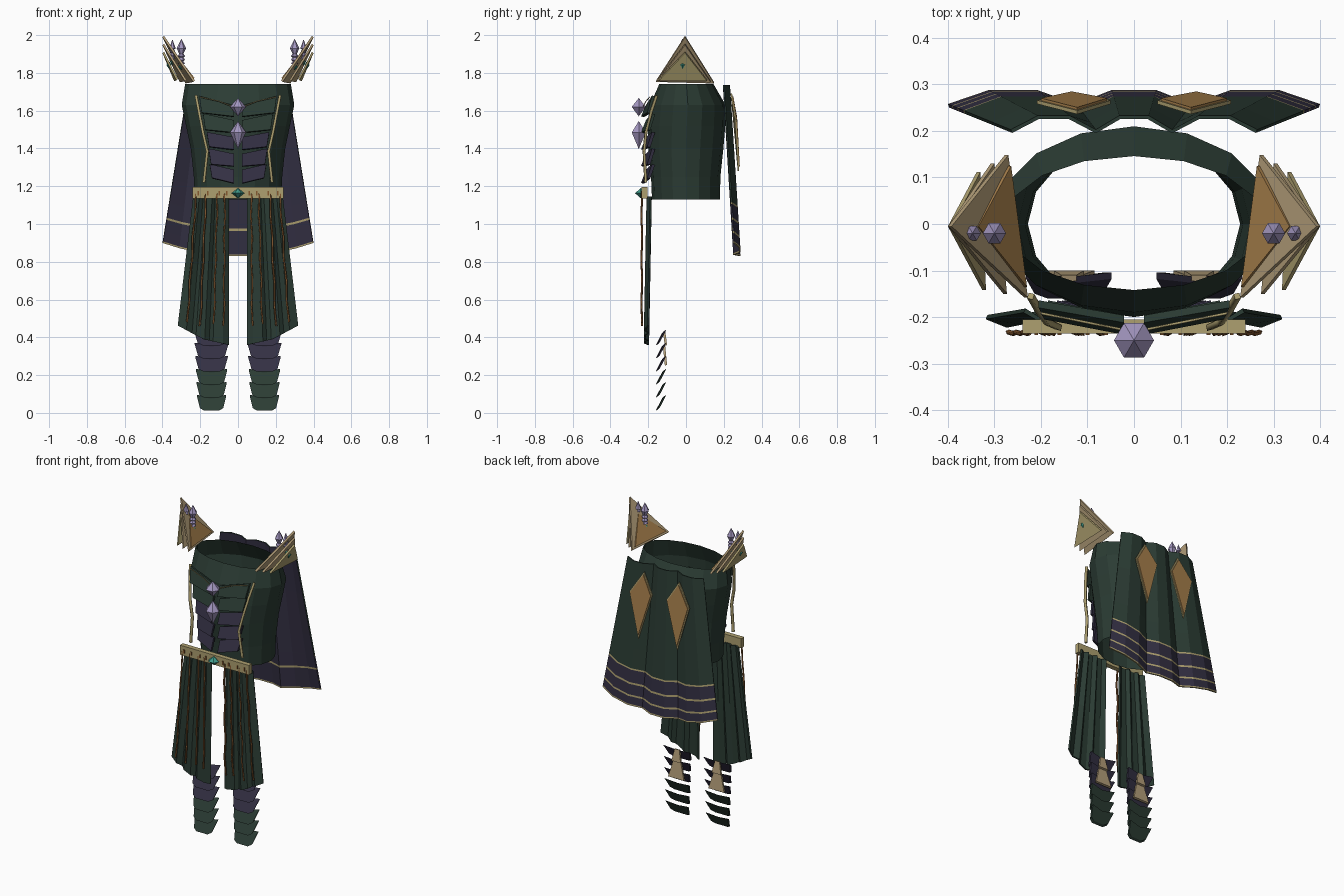
import bpy, bmesh, math
from mathutils import Vector

if "Cube" in bpy.data.objects:
    bpy.data.objects.remove(bpy.data.objects["Cube"])


def material(name, r, g, b):
    m = bpy.data.materials.new(name)
    m.use_nodes = True
    m.diffuse_color = (r, g, b, 1)
    bsdf = next(n for n in m.node_tree.nodes if n.type == 'BSDF_PRINCIPLED')
    bsdf.inputs["Base Color"].default_value = (r, g, b, 1)
    return m


GREEN = material("dark green", .024, .045, .034)
PURPLE = material("dark purple", .033, .029, .056)
GOLD = material("pale gold", .42, .35, .16)
TAN = material("tan", .45, .34, .19)
BROWN = material("orange brown", .38, .21, .07)
COPPER = material("copper", .24, .1, .03)
LAVENDER = material("lavender crystal", .37, .31, .53)
TEAL = material("teal gem", .05, .33, .26)


def finish(name, bm, *mats, recalc=True):
    if recalc:
        bmesh.ops.recalc_face_normals(bm, faces=bm.faces)
    me = bpy.data.meshes.new(name)
    bm.to_mesh(me)
    bm.free()
    for m in mats:
        me.materials.append(m)
    ob = bpy.data.objects.new(name, me)
    bpy.context.collection.objects.link(ob)
    return ob


def plate(name, pts, depth, mat, side=1):
    """Flat polygon given thickness along a vector; side=-1 mirrors it in x."""
    bm = bmesh.new()
    flip = lambda p: Vector((p[0] * side, p[1], p[2]))
    a = [bm.verts.new(flip(p)) for p in pts]
    b = [bm.verts.new(flip(p) + flip(depth)) for p in pts]
    bm.faces.new(a)
    bm.faces.new(b)
    for i in range(len(pts)):
        j = (i + 1) % len(pts)
        bm.faces.new((a[i], a[j], b[j], b[i]))
    return finish(name, bm, mat)


def box(name, x0, x1, y0, y1, z0, z1, mat, side=1):
    pts = [(x0, y0, z0), (x1, y0, z0), (x1, y0, z1), (x0, y0, z1)]
    return plate(name, pts, (0, y1 - y0, 0), mat, side)


def lathe(name, centre, profile, mat, seg=6):
    """Revolve (radius, z) pairs round a vertical axis."""
    bm = bmesh.new()
    rings = []
    for r, z in profile:
        rings.append([bm.verts.new((centre[0] + r * math.cos(k * math.tau / seg),
                                    centre[1] + r * math.sin(k * math.tau / seg), z))
                      for k in range(seg)])
    for a, b in zip(rings, rings[1:]):
        for k in range(seg):
            j = (k + 1) % seg
            bm.faces.new((a[k], a[j], b[j], b[k]))
    bmesh.ops.remove_doubles(bm, verts=bm.verts, dist=.0005)
    return finish(name, bm, mat)


def grid(bm, rows, rule):
    vs = [[bm.verts.new(p) for p in row] for row in rows]
    for i in range(len(vs) - 1):
        for j in range(len(vs[0]) - 1):
            f = bm.faces.new((vs[i][j], vs[i][j + 1], vs[i + 1][j + 1], vs[i + 1][j]))
            f.material_index = rule(i)


def rod(name, pts, radius, mat, side=1):
    cu = bpy.data.curves.new(name, 'CURVE')
    cu.dimensions = '3D'
    cu.bevel_depth = radius
    cu.bevel_resolution = 0
    cu.use_fill_caps = True
    sp = cu.splines.new('POLY')
    sp.points.add(len(pts) - 1)
    for q, p in zip(sp.points, pts):
        q.co = (p[0] * side, p[1], p[2], 1)
    ob = bpy.data.objects.new(name, cu)
    cu.materials.append(mat)
    bpy.context.collection.objects.link(ob)


def lerp(a, b, t):
    return a + (b - a) * t


# Torso shell, open at both ends: z, half width, front y, back y
bm = bmesh.new()
rows = []
for z, w, f, b in [(1.13, .228, -.18, .18), (1.25, .234, -.185, .182), (1.4, .25, -.2, .198),
                   (1.52, .275, -.2, .208), (1.63, .298, -.19, .21), (1.74, .28, -.142, .146)]:
    angles = [k * math.tau / 16 for k in range(17)]
    rows.append([(w * math.sin(a), (f + b) / 2 - (b - f) / 2 * math.cos(a), z) for a in angles])
grid(bm, rows, lambda i: 0)
bmesh.ops.remove_doubles(bm, verts=bm.verts, dist=.0005)
finish("torso_shell", bm, GREEN)

# Cape: three fluted lobes, purple lining, gold stripes
flutes = [(-1, 0), (-.78, 1), (-.52, 1), (-.31, 0), (-.12, 1), (.12, 1), (.31, 0), (.52, 1), (.78, 1), (1, 0)]
levels = [0, .3, .6, .742, .753, .84, .853, .925, .937, .99, 1]
stripe = {3: 1, 4: 2, 5: 3, 6: 2, 7: 1, 8: 2, 9: 3}
bm = bmesh.new()
rows = [[(t * lerp(.265, .4, v), lerp(.203, .258, v) + .03 * h,
          lerp(1.735, .9 - .07 * (1 - t * t), v)) for t, h in flutes] for v in levels]
grid(bm, rows, lambda i: stripe.get(i, 0))
bm.normal_update()
if sum(f.normal.y for f in bm.faces) < 0:
    bmesh.ops.reverse_faces(bm, faces=bm.faces)
cape = finish("cape", bm, GREEN, GOLD, PURPLE, GOLD, PURPLE, PURPLE, PURPLE, GOLD, recalc=False)
mod = cape.modifiers.new("lining", 'SOLIDIFY')
mod.thickness = .008
mod.offset = -1
mod.material_offset = 4

# Centre crystals and belt
lathe("upper_chest_crystal", (0, -.25), [(0, 1.57), (.043, 1.62), (0, 1.667)], LAVENDER)
lathe("lower_chest_crystal", (0, -.25), [(0, 1.397), (.043, 1.485), (0, 1.545)], LAVENDER)
box("belt", -.24, .24, -.235, -.205, 1.135, 1.195, GOLD)
lathe("belt_gem", (0, -.24), [(0, 1.136), (.034, 1.163), (0, 1.19)], TEAL)

for s, tag in ((1, "left"), (-1, "right")):
    # Overlapping chest and rib plates: outer x, outer top/bottom z, inner top/bottom z
    ribs = [(.205, 1.68, 1.59, 1.63, 1.57, GREEN), (.185, 1.585, 1.5, 1.55, 1.485, GREEN),
            (.165, 1.487, 1.41, 1.46, 1.395, PURPLE), (.155, 1.4, 1.317, 1.372, 1.307, PURPLE),
            (.15, 1.317, 1.245, 1.288, 1.217, PURPLE)]
    for n, (x, ot, ob, it, ib, mat) in enumerate(ribs):
        plate(f"{tag}_rib_plate_{n + 1}", [(.022, -.212, it), (x, -.18, ot), (x - .012, -.205, ob), (.022, -.238, ib)],
              (0, .016, -.004), mat, s)
    rod(f"{tag}_collar_trim", [(.2, -.192, 1.672), (.1, -.212, 1.65), (.03, -.226, 1.622)], .003, GOLD, s)

    # Gold trim down the chest
    rod(f"{tag}_chest_trim", [(.222, -.155, 1.68), (.205, -.185, 1.59), (.185, -.212, 1.485),
                              (.162, -.222, 1.385), (.18, -.213, 1.22)], .009, GOLD, s)

    # Belt studs
    for n, x in enumerate((.06, .1, .16, .21)):
        box(f"{tag}_belt_stud_{n + 1}", x - .004, x + .004, -.239, -.23, 1.152, 1.174, COPPER, s)

    # Pleated skirt panel
    bm = bmesh.new()
    pleats = [(0, 0), (.12, 1), (.3, 1), (.38, 0), (.48, 1), (.64, 1), (.72, 0), (.84, 1), (1, 0)]
    low = lambda t: lerp(.36, .39, t / .5) if t < .5 else lerp(.39, .462, (t - .5) / .5)
    rows = [[(s * lerp(.05, lerp(.235, .317, v), t), lerp(-.186, -.2, v) - .018 * h,
              lerp(1.145, low(t), v)) for t, h in pleats] for v in (0, .5, 1)]
    grid(bm, rows, lambda i: 0)
    panel = finish(f"{tag}_skirt_panel", bm, GREEN)
    mod = panel.modifiers.new("thickness", 'SOLIDIFY')
    mod.thickness = .01
    mod.offset = 0

    # Copper ribbons hanging from the belt, slightly kinked
    for n, (x0, x1, zb) in enumerate([(.07, .075, .46), (.11, .128, .47), (.17, .2, .46), (.222, .268, .48)]):
        pts = [(lerp(x0, x1, k / 6) + .003 * (-1) ** k, -.232 - .004 * (k % 2), lerp(1.16, zb, k / 6))
               for k in range(7)]
        rod(f"{tag}_ribbon_{n + 1}", pts, .0055, COPPER, s)

    # Shin guard: six leaning plates
    for n in range(6):
        zt = .432 - .069 * n
        w = .092 - .003 * n
        pts = [(.14 - w, -.118, zt), (.14, -.128, zt - .012), (.14 + w, -.118, zt),
               (.14 + w * .8, -.15, zt - .062), (.14 + w * .5, -.16, zt - .075),
               (.14 - w * .5, -.16, zt - .075), (.14 - w * .8, -.15, zt - .062)]
        plate(f"{tag}_shin_plate_{n + 1}", pts, (0, .014, .008), PURPLE if n < 3 else GREEN, s)
    # Tan plates behind the shin
    for n, (zb, zt, w) in enumerate([(.25, .35, .055), (.355, .43, .032)]):
        plate(f"{tag}_calf_plate_{n + 1}", [(.14 - w, -.112, zb), (.14 + w, -.112, zb),
                                            (.14 + w * .5, -.122, zt), (.14 - w * .5, -.122, zt)],
              (0, .012, .004), TAN, s)

    # Diamond on the cape, with a gold rim
    def diamond(k, out):
        c = Vector((.125, .258, 1.53))
        pts = [(.122, .24, 1.69), (.208, .262, 1.555), (.135, .278, 1.28), (.05, .262, 1.57)]
        return [c.lerp(Vector(p), k) + Vector((0, out, 0)) for p in pts]
    plate(f"{tag}_diamond_rim", diamond(1, -.004), (0, .008, 0), GOLD, s)
    plate(f"{tag}_diamond", diamond(.9, .003), (0, .006, 0), BROWN, s)

    # Shoulder guard: fan of three triangular plates with a brown inner face
    for n in range(3):
        tri = [(.392, -.005, 1.997 - .042 * n), (.27 + .03 * n, .148 - .018 * n, 1.752 + .006 * n),
               (.228 + .045 * n, -.158 + .008 * n, 1.76 + .004 * n)]
        plate(f"{tag}_shoulder_plate_{n + 1}", tri, (.008, 0, -.008), GOLD if n == 2 else TAN, s)
    plate(f"{tag}_shoulder_inlay", [(.34, -.005, 1.9), (.27, .125, 1.76), (.236, -.135, 1.768)],
          (-.006, 0, .005), BROWN, s)

    # Shoulder crystals: spire over stacked rings, on teal seats
    for n, (x, r, zb, zt) in enumerate([(.3, .025, 1.845, 1.98), (.347, .018, 1.87, 1.978)]):
        prof = [(0, zb)]
        for k in range(3):
            prof += [(r * .8, zb + .02 * k + .004), (r * .45, zb + .02 * k + .016)]
        prof += [(r, zt - .05), (0, zt)]
        lathe(f"{tag}_shoulder_crystal_{n + 1}", (s * x, -.02), prof, LAVENDER)
        lathe(f"{tag}_crystal_seat_{n + 1}", (s * x, -.02), [(0, zb - .03), (r * .7, zb - .012), (0, zb + .006)], TEAL)
    lathe(f"{tag}_shoulder_gem", (s * .365, -.018), [(0, 1.82), (.014, 1.842), (0, 1.862)], TEAL)
